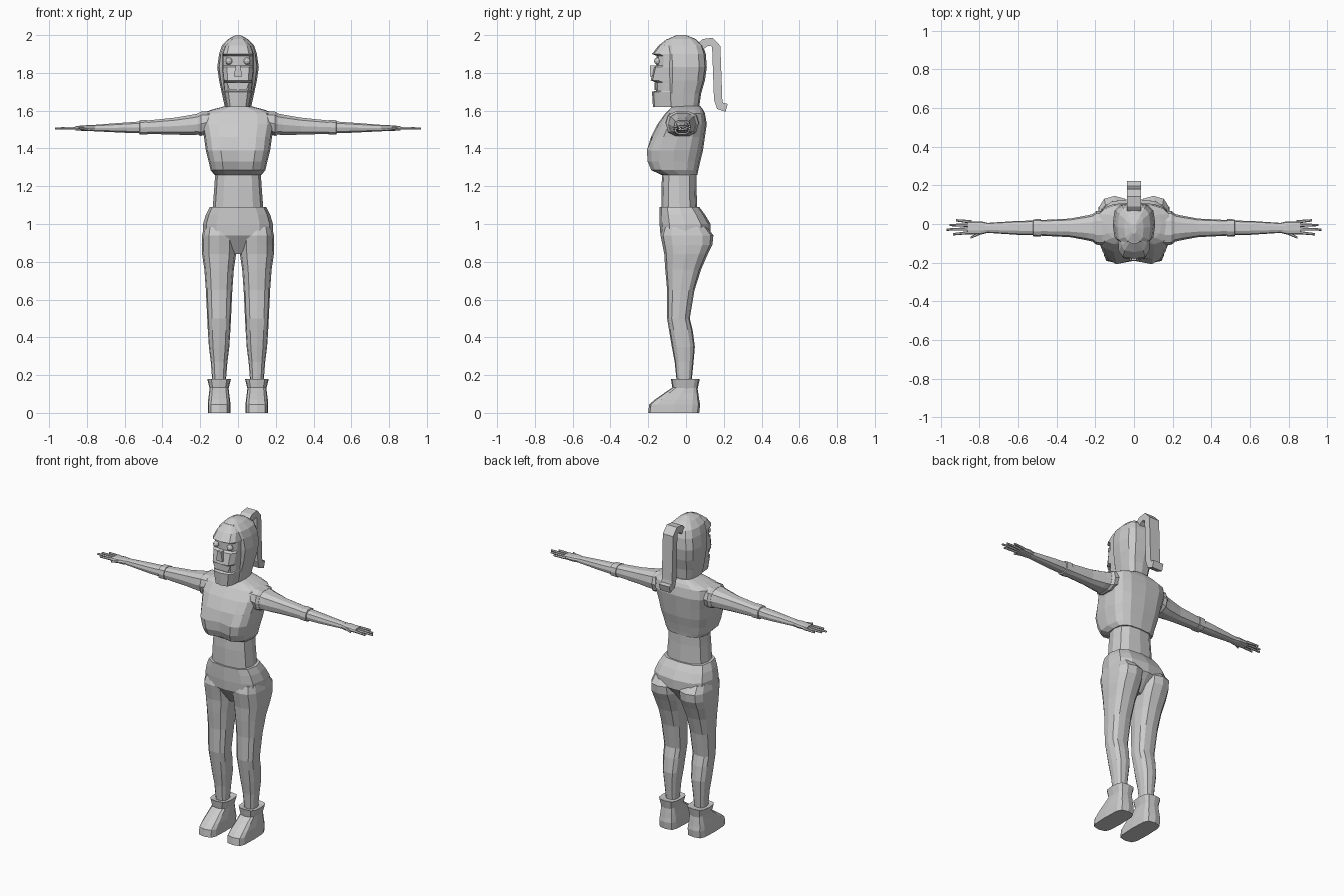
import bpy, bmesh, math
from mathutils import Vector

cube = bpy.data.objects.get("Cube")
if cube:
    bpy.data.objects.remove(cube)

COLOUR = (.6, .6, .6, 1)
grey = bpy.data.materials.new("plain grey")
grey.use_nodes = True
grey.diffuse_color = COLOUR
grey.node_tree.nodes["Principled BSDF"].inputs["Base Color"].default_value = COLOUR

LEG_OFFSET = .1
ARM_HEIGHT = 1.5


def finish(name, bm):
    """Turn a bmesh into a flat shaded grey object."""
    bmesh.ops.recalc_face_normals(bm, faces=bm.faces)
    mesh = bpy.data.meshes.new(name)
    bm.to_mesh(mesh)
    bm.free()
    mesh.materials.append(grey)
    part = bpy.data.objects.new(name, mesh)
    bpy.context.collection.objects.link(part)
    return part


def skin(name, loops):
    """Bridge closed loops of points and cap both ends."""
    bm = bmesh.new()
    rows = [[bm.verts.new(point) for point in loop] for loop in loops]
    for low, high in zip(rows, rows[1:]):
        for i in range(len(low)):
            bm.faces.new((low[i - 1], low[i], high[i], high[i - 1]))
    bm.faces.new(rows[0])
    bm.faces.new(rows[-1])
    return finish(name, bm)


def ring(z, width, front, back):
    """Level cross-section: centre and its two half axes."""
    centre = Vector((0, (front + back) / 2, z))
    return centre, Vector((width, 0, 0)), Vector((0, (back - front) / 2, 0))


def arm_ring(x, depth, height, y=-.02):
    """Upright cross-section of an arm that sinks from shoulder to hand."""
    centre = Vector((x, y, ARM_HEIGHT + .006 / x))
    return centre, Vector((0, depth, 0)), Vector((0, 0, height))


def rounded(value, power):
    return math.copysign(abs(value) ** power, value)


def loft(name, rings, sides=12, power=.75, side=1, shift=0):
    """Skin a series of rounded-box rings; a low power is more boxy."""
    loops = []
    for centre, across, along in rings:
        loop = []
        for i in range(sides):
            angle = math.tau * i / sides
            point = centre + across * rounded(math.cos(angle), power)
            point += along * rounded(math.sin(angle), power)
            loop.append((side * (point.x + shift), point.y, point.z))
        loops.append(loop)
    return skin(name, loops)


def plate(name, top, bottom, z_top, z_bottom, y, depth):
    """Upright trapezoid given by its half widths."""
    outline = [(-top, z_top), (-bottom, z_bottom), (bottom, z_bottom), (top, z_top)]
    skin(name, [[(x, front, z) for x, z in outline] for front in (y, y + depth)])


# Torso, with a dent between the breasts
shirt = loft("shirt", [
    ring(z=1.26, width=.125, front=-.13, back=.06),
    ring(z=1.285, width=.145, front=-.19, back=.065),
    ring(z=1.33, width=.155, front=-.21, back=.075),
    ring(z=1.39, width=.17, front=-.215, back=.09),
    ring(z=1.46, width=.18, front=-.185, back=.1),
    ring(z=1.53, width=.195, front=-.15, back=.11),
    ring(z=1.585, width=.19, front=-.11, back=.1),
    ring(z=1.605, width=.14, front=-.09, back=.09),
    ring(z=1.625, width=.065, front=-.07, back=.075),
], sides=16, power=.65)
for vert in shirt.data.vertices:
    if abs(vert.co.x) < .01 and vert.co.y < -.187:
        vert.co.y += .025

loft("waist", [
    ring(z=1.07, width=.135, front=-.13, back=.06),
    ring(z=1.2, width=.125, front=-.13, back=.055),
    ring(z=1.28, width=.12, front=-.125, back=.055),
])
loft("hips", [
    ring(z=.84, width=.03, front=-.07, back=.05),
    ring(z=.94, width=.185, front=-.135, back=.13),
    ring(z=1, width=.185, front=-.14, back=.13),
    ring(z=1.05, width=.17, front=-.14, back=.1),
    ring(z=1.09, width=.15, front=-.14, back=.07),
], power=.7)
loft("neck", [ring(z, width=.06, front=-.06, back=.06) for z in (1.58, 1.68)])

# Face with grooves at the mouth and under the brow
loft("face", [
    ring(z=1.62, width=.06, front=-.175, back=.05),
    ring(z=1.7, width=.075, front=-.18, back=.06),
    ring(z=1.705, width=.075, front=-.16, back=.06),
    ring(z=1.75, width=.08, front=-.16, back=.07),
    ring(z=1.76, width=.08, front=-.187, back=.07),
    ring(z=1.83, width=.086, front=-.17, back=.07),
    ring(z=1.84, width=.086, front=-.155, back=.07),
    ring(z=1.89, width=.086, front=-.155, back=.07),
    ring(z=1.9, width=.085, front=-.18, back=.07),
    ring(z=1.945, width=.07, front=-.145, back=.06),
    ring(z=1.98, width=.035, front=-.1, back=.03),
], power=.55)
plate("mouth", top=.06, bottom=.045, z_top=1.75, z_bottom=1.71, y=-.167, depth=.008)
plate("nose", top=.012, bottom=.022, z_top=1.84, z_bottom=1.78, y=-.19, depth=.03)

# Hair cap around the back and sides of the face
loft("hair", [
    ring(z=1.62, width=.07, front=-.105, back=.07),
    ring(z=1.69, width=.085, front=-.11, back=.08),
    ring(z=1.76, width=.1, front=-.11, back=.1),
    ring(z=1.83, width=.11, front=-.11, back=.11),
    ring(z=1.9, width=.1, front=-.115, back=.105),
    ring(z=1.945, width=.085, front=-.115, back=.09),
    ring(z=1.98, width=.05, front=-.095, back=.05),
    ring(z=2, width=.012, front=-.05, back=0),
], power=.65)

# Ponytail: a flat tube swept along a bent path
path = [Vector((0, y, z)) for y, z in (
    (.06, 1.925), (.1, 1.96), (.135, 1.965), (.16, 1.94),
    (.17, 1.66), (.18, 1.625), (.215, 1.615))]
half = Vector((.036, 0, 0))
loops = []
for i, point in enumerate(path):
    before, after = path[max(i - 1, 0)], path[min(i + 1, len(path) - 1)]
    thick = (after - before).normalized().cross(half).normalized() * .022
    loops.append([point - half + thick, point + half + thick,
                  point + half - thick, point - half - thick])
skin("ponytail", loops)

# Limb cross-sections, shared by both sides
leg = [
    ring(z=.985, width=.08, front=-.12, back=.11),
    ring(z=.94, width=.09, front=-.135, back=.145),
    ring(z=.89, width=.092, front=-.125, back=.14),
    ring(z=.84, width=.09, front=-.115, back=.115),
    ring(z=.76, width=.078, front=-.11, back=.08),
    ring(z=.65, width=.07, front=-.1, back=.045),
    ring(z=.5, width=.063, front=-.1, back=.02),
    ring(z=.44, width=.06, front=-.09, back=.035),
    ring(z=.35, width=.054, front=-.075, back=.047),
    ring(z=.27, width=.044, front=-.06, back=.04),
    ring(z=.17, width=.036, front=-.05, back=.03),
]
boot = [
    ring(z=0, width=.06, front=-.2, back=.07),
    ring(z=.045, width=.06, front=-.195, back=.075),
    ring(z=.07, width=.058, front=-.165, back=.07),
    ring(z=.105, width=.053, front=-.115, back=.065),
    ring(z=.135, width=.05, front=-.07, back=.06),
]
boot_cuff = [
    ring(z=.12, width=.048, front=-.07, back=.06),
    ring(z=.18, width=.063, front=-.08, back=.073),
    ring(z=.175, width=.045, front=-.055, back=.045),
]
arm_parts = {
    "shoulder": [
        arm_ring(x=.13, depth=.09, height=.05),
        arm_ring(x=.195, depth=.087, height=.067),
        arm_ring(x=.21, depth=.074, height=.06),
    ],
    "sleeve": [
        arm_ring(x=.18, depth=.08, height=.06),
        arm_ring(x=.24, depth=.065, height=.056),
        arm_ring(x=.33, depth=.048, height=.047),
        arm_ring(x=.49, depth=.04, height=.036),
    ],
    "sleeve_cuff": [
        arm_ring(x=.48, depth=.046, height=.04),
        arm_ring(x=.52, depth=.044, height=.039),
        arm_ring(x=.525, depth=.03, height=.027),
    ],
    "forearm": [
        arm_ring(x=.5, depth=.038, height=.033),
        arm_ring(x=.6, depth=.036, height=.028),
        arm_ring(x=.77, depth=.025, height=.017),
    ],
    "hand": [
        arm_ring(x=.75, depth=.024, height=.016),
        arm_ring(x=.79, depth=.034, height=.017),
        arm_ring(x=.86, depth=.034, height=.012),
    ],
}
finger_tips = {"index_finger": .935, "middle_finger": .97, "ring_finger": .955, "little_finger": .92}


def finger(name, root, tip, root_y, tip_y, side):
    loft(name, [arm_ring(root, depth=.009, height=.009, y=root_y),
                arm_ring(tip, depth=.006, height=.006, y=tip_y)], sides=6, power=1, side=side)


for side, word in ((1, "left_"), (-1, "right_")):
    # Legs and boots
    loft(word + "leg", leg, side=side, shift=LEG_OFFSET)
    loft(word + "boot", boot, power=.5, side=side, shift=LEG_OFFSET)
    loft(word + "boot_cuff", boot_cuff, power=.6, side=side, shift=LEG_OFFSET)

    # Arms, hands and fingers
    for part, rings in arm_parts.items():
        loft(word + part, rings, sides=10, side=side)
    for i, (part, tip) in enumerate(finger_tips.items()):
        finger(word + part, .84, tip, -.043 + .018 * i, -.053 + .024 * i, side)
    finger(word + "thumb", .78, .845, -.04, -.07, side)

    # Eyes
    bm = bmesh.new()
    bmesh.ops.create_uvsphere(bm, u_segments=10, v_segments=6, radius=.019)
    bmesh.ops.translate(bm, verts=bm.verts, vec=(side * .048, -.15, 1.862))
    finish(word + "eye", bm)
